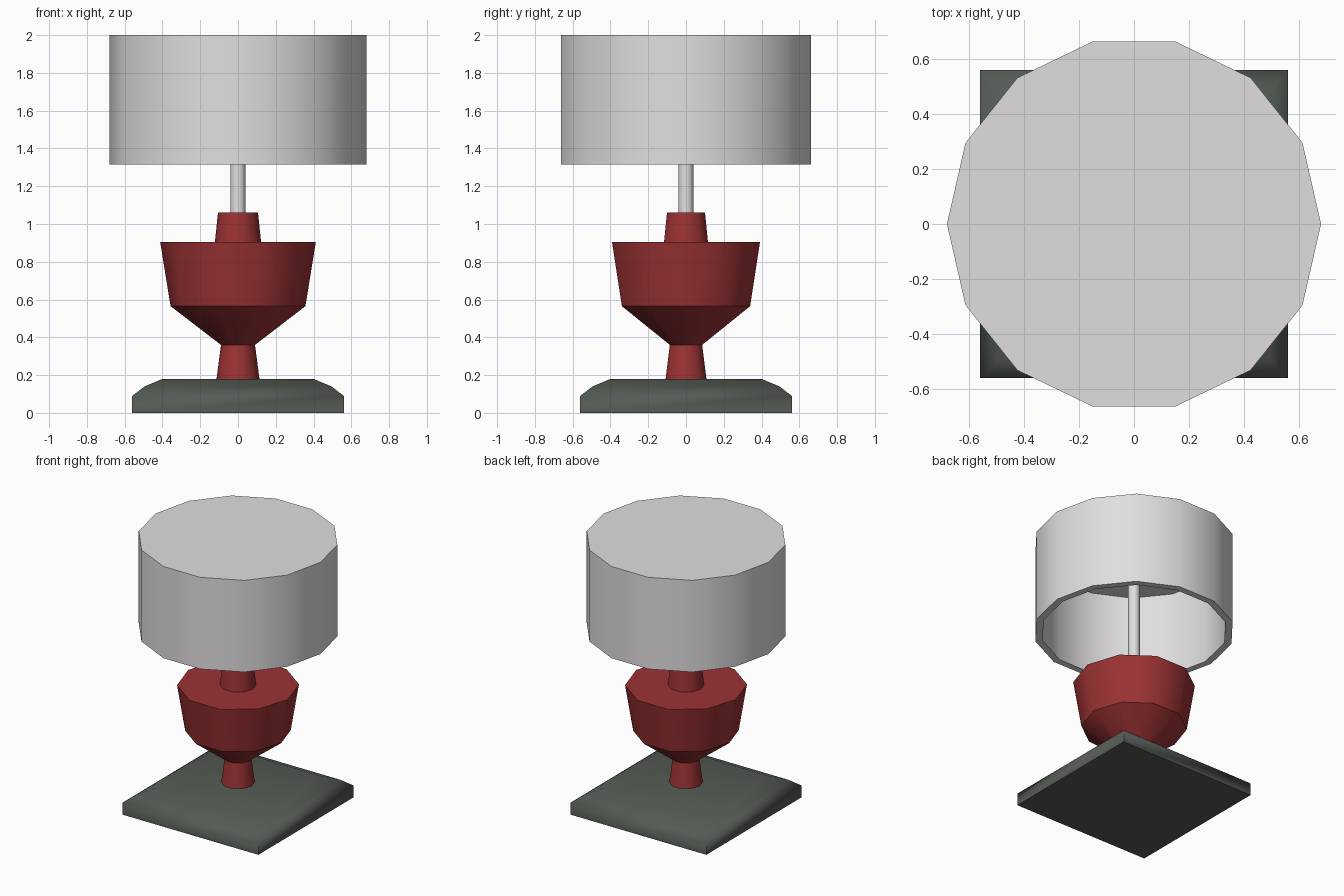
import bpy, bmesh, math

if "Cube" in bpy.data.objects:
    bpy.data.objects.remove(bpy.data.objects["Cube"])


def material(name, rgb):
    m = bpy.data.materials.new(name)
    m.diffuse_color = (*rgb, 1.0)
    m.use_nodes = True
    m.node_tree.nodes["Principled BSDF"].inputs["Base Color"].default_value = m.diffuse_color
    return m


def turned(name, profile, sides, mat, smooth_deg, start=0.0):
    """Sweep (radius, z) points round the z axis; first and last rings are capped."""
    bm = bmesh.new()
    rings = []
    for r, z in profile:
        ring = []
        for i in range(sides):
            a = start + 2 * math.pi * i / sides
            ring.append(bm.verts.new((r * math.cos(a), r * math.sin(a), z)))
        rings.append(ring)
    for lo, hi in zip(rings, rings[1:]):
        for i in range(sides):
            j = (i + 1) % sides
            bm.faces.new((lo[i], lo[j], hi[j], hi[i]))
    bm.faces.new(rings[0])
    bm.faces.new(rings[-1])
    bmesh.ops.recalc_face_normals(bm, faces=bm.faces[:])
    mesh = bpy.data.meshes.new(name)
    bm.to_mesh(mesh)
    bm.free()
    mesh.materials.append(mat)
    ob = bpy.data.objects.new(name, mesh)
    bpy.context.collection.objects.link(ob)
    bpy.ops.object.select_all(action='DESELECT')
    ob.select_set(True)
    bpy.context.view_layer.objects.active = ob
    bpy.ops.object.shade_smooth_by_angle(angle=math.radians(smooth_deg))
    return ob


grey = material("dark_grey_green", (0.090, 0.105, 0.090))
red = material("deep_red", (0.33, 0.032, 0.034))
white = material("off_white", (0.75, 0.73, 0.735))

# Square foot with rounded upper edge (half widths turned into corner radii)
foot = [(0.56, 0.0), (0.56, 0.09), (0.495, 0.14), (0.40, 0.18)]
turned("base", [(h * math.sqrt(2), z) for h, z in foot], 4, grey, 53, math.pi / 4)

# Ten-sided body: lower neck, flared bowl, upper neck
turned("body", [(0.115, 0.17), (0.09, 0.36), (0.357, 0.565), (0.412, 0.905),
                (0.122, 0.905), (0.106, 1.06)], 10, red, 40)

# Stem up into the shade
turned("stem", [(0.04, 1.05), (0.04, 1.95)], 14, white, 30)

# Fourteen-sided shade, closed on top and hollow below
turned("shade", [(0.68, 2.0), (0.68, 1.316), (0.63, 1.316), (0.63, 1.94)],
       14, white, 30)
